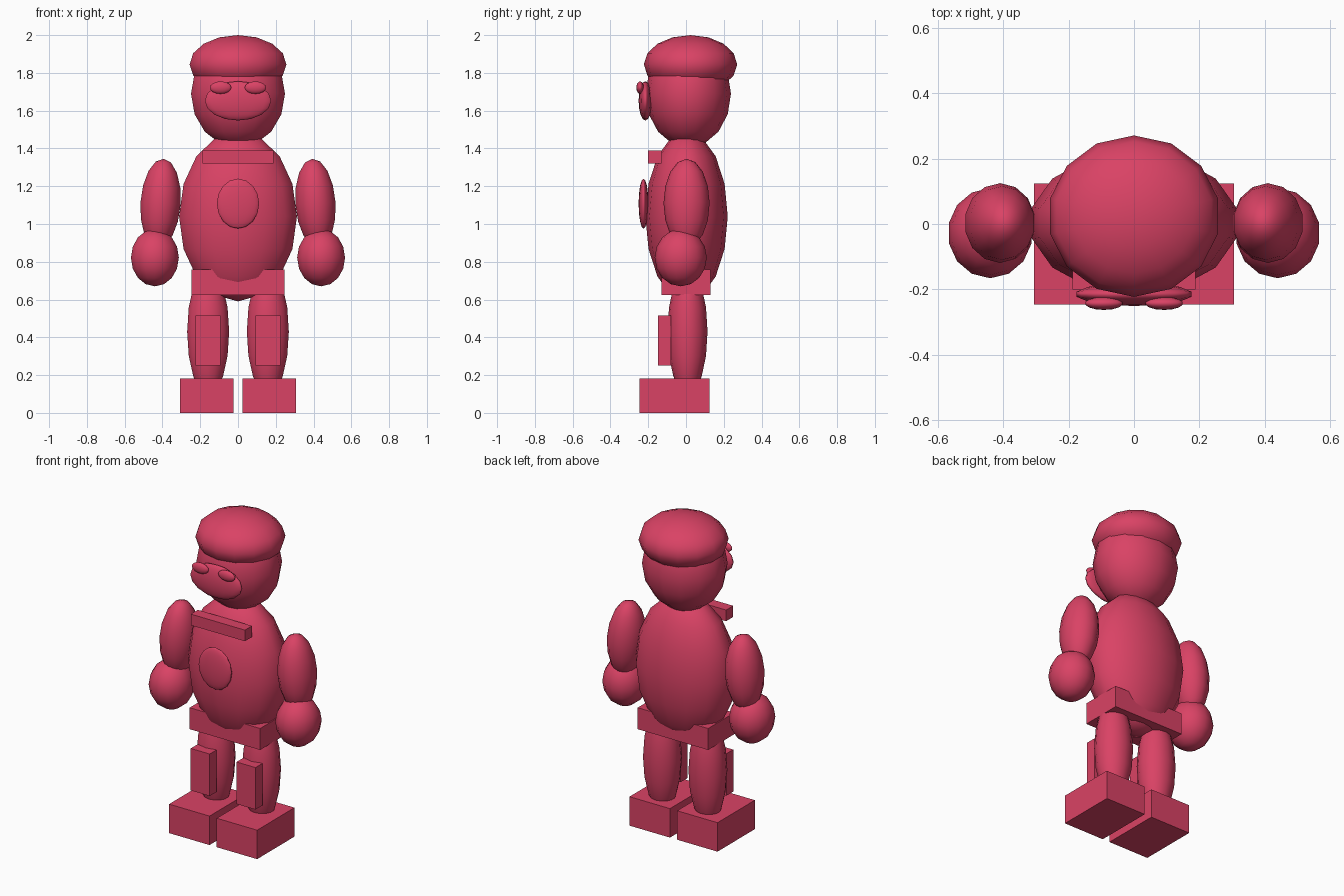
import bpy
from math import radians

if "Cube" in bpy.data.objects:
    bpy.data.objects.remove(bpy.data.objects["Cube"])

red = bpy.data.materials.new("crimson")
red.diffuse_color = (0.70, 0.055, 0.13, 1)
red.use_nodes = True
red.node_tree.nodes["Principled BSDF"].inputs["Base Color"].default_value = red.diffuse_color


def ball(name, centre, radii, tilt=0):
    """Smooth low-poly ellipsoid."""
    bpy.ops.mesh.primitive_uv_sphere_add(segments=14, ring_count=8, radius=1,
                                         location=centre, rotation=(0, radians(tilt), 0))
    ob = bpy.context.object
    ob.name = name
    ob.scale = radii
    bpy.ops.object.shade_smooth()
    ob.data.materials.append(red)


def box(name, lo, hi):
    """Box given by two opposite corners."""
    bpy.ops.mesh.primitive_cube_add(size=1, location=[(a + b) / 2 for a, b in zip(lo, hi)])
    ob = bpy.context.object
    ob.name = name
    ob.scale = [abs(b - a) for a, b in zip(lo, hi)]
    ob.data.materials.append(red)


# Body and head
ball("torso", (0, 0.003, 1.04), (0.32, 0.218, 0.45))
ball("head", (0, 0.012, 1.69), (0.255, 0.226, 0.285))
ball("cap", (0, 0.024, 1.845), (0.263, 0.247, 0.155))
ball("face_patch", (0, -0.215, 1.652), (0.18, 0.036, 0.104))
ball("belly_badge", (0, -0.225, 1.108), (0.115, 0.026, 0.132))
box("chest_bar", (-0.188, -0.20, 1.32), (0.188, -0.13, 1.39))
box("hip_block", (-0.245, -0.13, 0.625), (0.245, 0.13, 0.76))

# Mirrored parts
for side, s in (("left", 1), ("right", -1)):
    ball(side + "_eye", (s * 0.092, -0.243, 1.722), (0.058, 0.02, 0.033))
    ball(side + "_arm", (s * 0.41, 0.003, 1.11), (0.109, 0.122, 0.236), -4 * s)
    ball(side + "_hand", (s * 0.44, -0.028, 0.822), (0.13, 0.138, 0.152))
    ball(side + "_leg", (s * 0.158, 0.008, 0.43), (0.114, 0.106, 0.335))
    box(side + "_shin_plate", (s * 0.093, -0.148, 0.252), (s * 0.225, -0.08, 0.516))
    box(side + "_foot", (s * 0.025, -0.247, 0), (s * 0.306, 0.124, 0.182))
